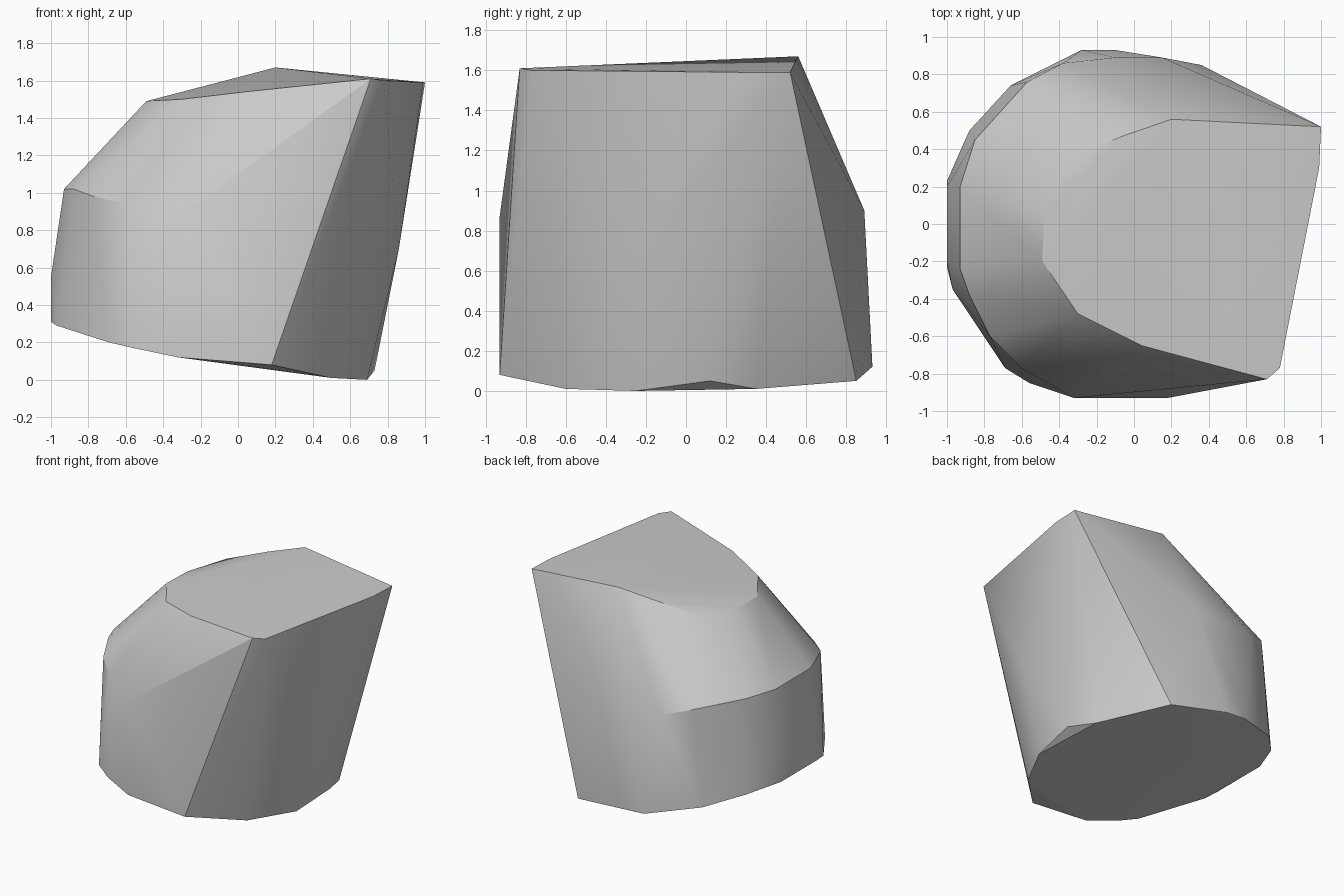
import bpy
import bmesh
import math

# Remove the default cube if it is present
default_cube = bpy.data.objects.get("Cube")
if default_cube:
    bpy.data.objects.remove(default_cube, do_unlink=True)


def make_material(name, colour):
    """Create a plain material with one flat colour."""
    material = bpy.data.materials.new(name)
    material.use_nodes = True
    material.diffuse_color = colour
    shader = material.node_tree.nodes["Principled BSDF"]
    shader.inputs["Base Color"].default_value = colour
    return material


def convex_solid(name, rings, material):
    """Wrap the stacked outline rings in a tight convex skin."""
    bm = bmesh.new()
    for ring in rings:
        for corner in ring:
            bm.verts.new(corner)
    hull = bmesh.ops.convex_hull(bm, input=list(bm.verts))
    leftovers = [g for g in hull["geom_interior"] if isinstance(g, bmesh.types.BMVert)]
    bmesh.ops.delete(bm, geom=leftovers, context="VERTS")
    bmesh.ops.recalc_face_normals(bm, faces=list(bm.faces))
    mesh = bpy.data.meshes.new(name)
    bm.to_mesh(mesh)
    bm.free()
    mesh.materials.append(material)
    solid = bpy.data.objects.new(name, mesh)
    bpy.context.collection.objects.link(solid)
    return solid


# Tilted underside, running round from the left rim
base_ring = [
    (-1, .23, .31), (-1, -.23, .31), (-.97, -.35, .29),
    (-.69, -.77, .2), (-.56, -.85, .17), (-.32, -.93, .12),
    (.18, -.93, .08), (.25, -.77, .05), (.5, -.6, .01),
    (.69, -.25, 0), (.73, .12, .05), (.65, .35, .01),
    (.36, .85, .05), (-.1, .93, .12), (-.28, .93, .13),
    (-.66, .74, .21), (-.88, .5, .28),
]

# Widest part of the sides
waist_ring = [(-1, .2, .55), (-1, -.2, .55), (.86, -.25, .7)]

# Shoulder where the walls turn into the sloping left side
shoulder_ring = [
    (-.93, .2, 1.02), (-.93, -.24, 1.02), (-.88, -.38, 1.02),
    (-.77, -.6, .98), (-.6, -.77, .94), (-.32, -.93, .87),
    (.15, .89, .9), (-.1, .89, .9), (-.38, .86, .92),
    (-.57, .76, .97), (-.85, .45, 1.02),
]

# Outline of the gently peaked top
top_ring = [
    (.71, -.83, 1.61), (.78, -.77, 1.6), (.99, .3, 1.59),
    (1, .52, 1.59), (.2, .56, 1.67), (-.06, .47, 1.6),
    (-.35, .35, 1.51), (-.48, .05, 1.49), (-.49, -.2, 1.49),
    (-.3, -.48, 1.5), (.04, -.65, 1.54),
]

# Boulder with smooth sides and crisp rims
stone_grey = make_material("stone grey", (.6, .6, .6, 1))
boulder = convex_solid(
    "boulder", [base_ring, waist_ring, shoulder_ring, top_ring], stone_grey)

bpy.ops.object.select_all(action="DESELECT")
boulder.select_set(True)
bpy.context.view_layer.objects.active = boulder
bpy.ops.object.shade_smooth_by_angle(angle=math.radians(30))
